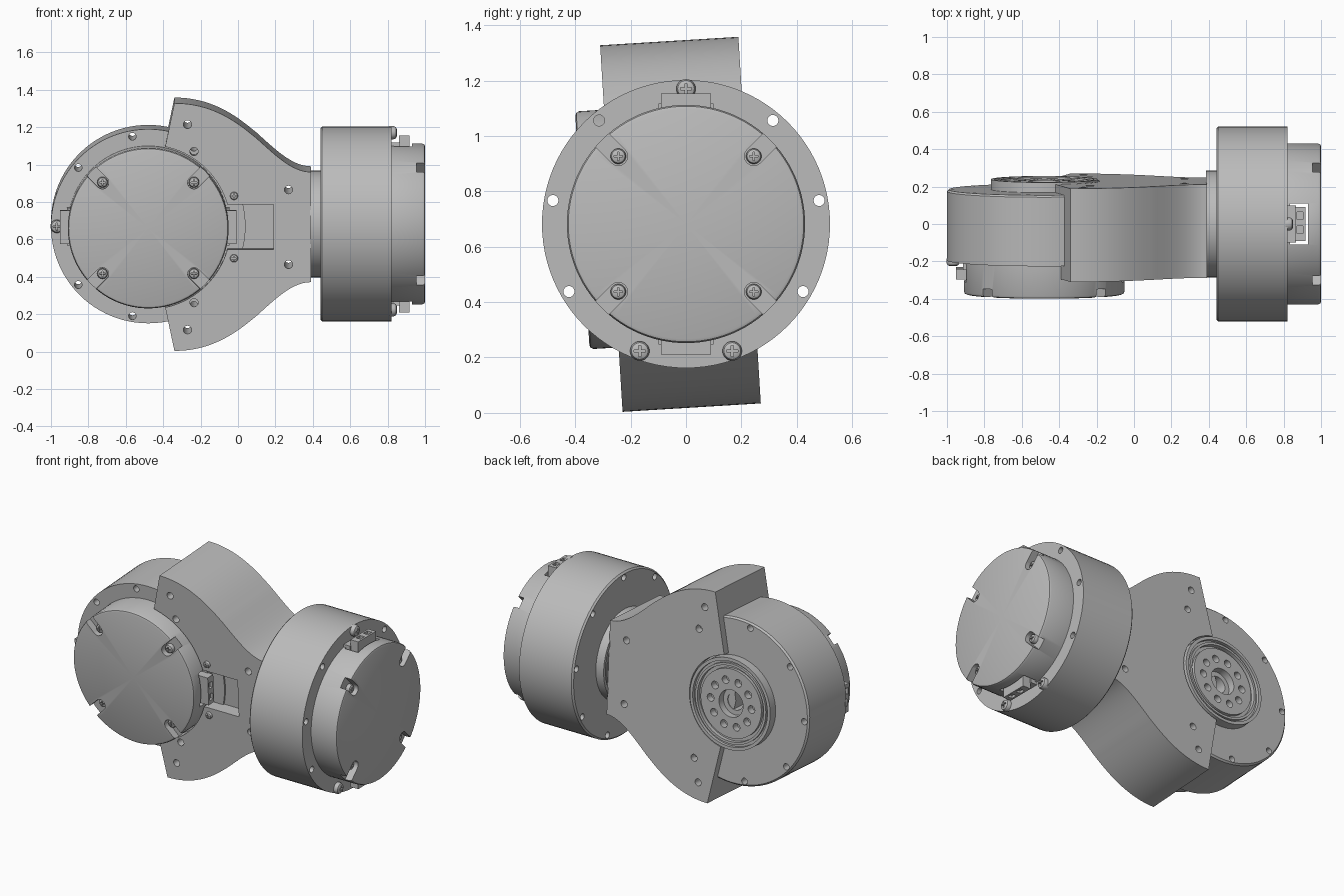
import bpy, bmesh, math
from math import radians, cos, sin
from mathutils import Matrix, Vector
from mathutils.geometry import interpolate_bezier

if "Cube" in bpy.data.objects:
    bpy.data.objects.remove(bpy.data.objects["Cube"])

metal = bpy.data.materials.new("satin_grey_metal")
metal.use_nodes = True
metal.diffuse_color = (0.5, 0.5, 0.5, 1)
metal.node_tree.nodes["Principled BSDF"].inputs["Base Color"].default_value = (0.5, 0.5, 0.5, 1)


def make(name, bm):
    bmesh.ops.recalc_face_normals(bm, faces=bm.faces)
    mesh = bpy.data.meshes.new(name)
    bm.to_mesh(mesh)
    bm.free()
    mesh.materials.append(metal)
    obj = bpy.data.objects.new(name, mesh)
    bpy.context.collection.objects.link(obj)
    return obj


def smooth(obj):
    obj.data.polygons.foreach_set("use_smooth", [True] * len(obj.data.polygons))
    obj.data.set_sharp_from_angle(angle=radians(30))


def lathe(name, profile, steps=96):
    bm = bmesh.new()
    verts = [bm.verts.new((r, 0, z)) for r, z in profile]
    edges = [bm.edges.new(pair) for pair in zip(verts, verts[1:])]
    bmesh.ops.spin(bm, geom=verts + edges, axis=(0, 0, 1), cent=(0, 0, 0),
                   angle=math.tau, steps=steps, use_duplicate=False)
    bmesh.ops.remove_doubles(bm, verts=bm.verts, dist=1e-5)
    return make(name, bm)


def add_box(bm, lo, hi, turn=Matrix()):
    lo, hi = Vector(lo), Vector(hi)
    place = Matrix.Translation((lo + hi) / 2) @ Matrix.Diagonal((*(hi - lo), 1))
    bmesh.ops.create_cube(bm, size=1, matrix=turn @ place)


def add_rod(bm, x, y, z0, z1, r, turn=Matrix(), segments=20):
    bmesh.ops.create_cone(bm, cap_ends=True, segments=segments, radius1=r, radius2=r, depth=z1 - z0,
                          matrix=turn @ Matrix.Translation((x, y, (z0 + z1) / 2)))


def cut(obj, bm):
    """Subtract the shapes in bm from obj and bake the result."""
    cutter = make("cutter", bm)
    cutter.hide_render = True
    mod = obj.modifiers.new("cut", "BOOLEAN")
    mod.operation, mod.solver, mod.object = "DIFFERENCE", "EXACT", cutter
    mod.use_self = True
    graph = bpy.context.evaluated_depsgraph_get()
    baked = bpy.data.meshes.new_from_object(obj.evaluated_get(graph))
    obj.modifiers.clear()
    obj.data = baked
    bpy.data.objects.remove(cutter)


def copy(obj, name, matrix):
    twin = bpy.data.objects.new(name, obj.data)
    twin.matrix_world = matrix
    bpy.context.collection.objects.link(twin)
    return twin


def polar(r, degrees):
    return r * cos(radians(degrees)), r * sin(radians(degrees))


# Motor housing with output hub, axis along local z
housing = lathe("housing", [
    (0, .1), (.055, .1), (.055, 0), (.085, 0), (.085, -.045), (.215, -.045), (.215, -.025),
    (.235, -.025), (.235, -.05), (.25, -.05), (.25, -.035), (.265, -.035), (.265, -.055),
    (.285, -.055), (.285, 0), (.51, 0), (.52, .01), (.52, .38), (0, .38)])
bm = bmesh.new()
for i in range(9):
    add_rod(bm, *polar(.488, i * 40), -.1, .5, .02)
for i in range(10):
    add_rod(bm, *polar(.145, i * 36), -.1, 0, .024)
cut(housing, bm)

# Rear cap with four screw slots and a connector passage
cap = lathe("cap", [(0, .37), (.43, .37), (.43, .545), (.425, .556), (.415, .56), (0, .56)])
bm = bmesh.new()
add_box(bm, (-.6, -.11, .395), (.6, .11, .49))
for i in range(4):
    turn = Matrix.Rotation(radians(45 + 90 * i), 4, "Z")
    add_box(bm, (.346, -.034, .515), (.6, .034, .7), turn)
    add_rod(bm, .346, 0, .515, .7, .034, turn)
cut(cap, bm)

# Connector with a foot and two sockets
bm = bmesh.new()
add_box(bm, (.34, -.09, .42), (.472, .09, .476))
connector = make("connector", bm)
bm = bmesh.new()
for y in (-.045, .03):
    add_box(bm, (.455, y - .02, .432), (.5, y + .02, .464))
cut(connector, bm)
bm = bmesh.new()
add_box(bm, (.36, -.1, .375), (.435, .1, .425))
foot = make("connector_foot", bm)

# Round screw head with a cross recess
screw = lathe("screw", [(0, -.01), (.035, -.01), (.035, .012), (.03, .024), (.018, .03), (0, .03)], 32)
bm = bmesh.new()
add_box(bm, (-.02, -.004, .014), (.02, .004, .05))
add_box(bm, (-.004, -.02, .014), (.004, .02, .05))
cut(screw, bm)

# Bracket: curved outline mirrored about its centre line, extruded between the plates
upper = interpolate_bezier((-.34, .663), (-.12, .665), (.02, .54), (.1, .475), 20)[:-1]
upper += interpolate_bezier((.1, .475), (.2, .385), (.29, .295), (.39, .295), 16)
outline = [(-.48, 0)] + [(p[0], p[1]) for p in upper] + [(p[0], -p[1]) for p in reversed(upper)]
bm = bmesh.new()
face = bm.faces.new([bm.verts.new((x, -.27, z)) for x, z in outline])
wall = bmesh.ops.extrude_face_region(bm, geom=[face])
bmesh.ops.translate(bm, verts=[v for v in wall["geom"] if isinstance(v, bmesh.types.BMVert)], vec=(0, .5, 0))
bracket = make("bracket", bm)

# Clearances for the cap and hub, cable window and bolt holes
to_y = Matrix.Rotation(radians(90), 4, "X")  # local z becomes -y, local y becomes z
bm = bmesh.new()
add_rod(bm, -.48, 0, .185, .5, .44, to_y, 96)
add_rod(bm, -.48, 0, -.5, -.18, .295, to_y, 96)
add_box(bm, (-.1, -.5, -.12), (.19, -.185, .12))
for side in (-1, 1):
    for x, z in ((-.27, .55), (-.235, .405), (.27, .2)):
        add_rod(bm, x, z * side, -.5, .5, .022, to_y)
cut(bracket, bm)

for part in (housing, cap, screw, bracket):
    smooth(part)

# Place both motors; the bracket and its motor lean slightly about x
centre = Matrix.Translation((0, 0, .682))
lean = centre @ Matrix.Rotation(radians(3.5), 4, "X")
bracket.matrix_world = lean
front_motor = lean @ Matrix.Translation((-.48, .185, 0)) @ Matrix(
    ((-1, 0, 0, 0), (0, 0, -1, 0), (0, -1, 0, 0), (0, 0, 0, 1)))
side_motor = centre @ Matrix.Translation((.44, 0, 0)) @ Matrix(
    ((0, 0, 1, 0), (0, -1, 0, 0), (1, 0, 0, 0), (0, 0, 0, 1)))

for label, frame in (("front_motor", front_motor), ("side_motor", side_motor)):
    copy(housing, label + "_housing", frame)
    copy(cap, label + "_cap", frame)
    for i in range(2):
        half = frame @ Matrix.Rotation(math.pi * i, 4, "Z")
        copy(connector, label + "_connector", half)
        copy(foot, label + "_connector_foot", half)
    for angle in (0, 160, 200):
        copy(screw, label + "_flange_screw", frame @ Matrix.Translation((*polar(.488, angle), .38)))
    for i in range(4):
        spot = Matrix.Translation((*polar(.346, 45 + 90 * i), .518))
        copy(screw, label + "_cap_screw", frame @ spot @ Matrix.Scale(.8, 4))

# Small screws holding the bracket to its motor
for angle in (160, 200):
    spot = Matrix.Translation((*polar(.488, angle), .455))
    copy(screw, "bracket_screw", front_motor @ spot @ Matrix.Scale(.6, 4))

for part in (housing, cap, connector, foot, screw):
    bpy.data.objects.remove(part)
